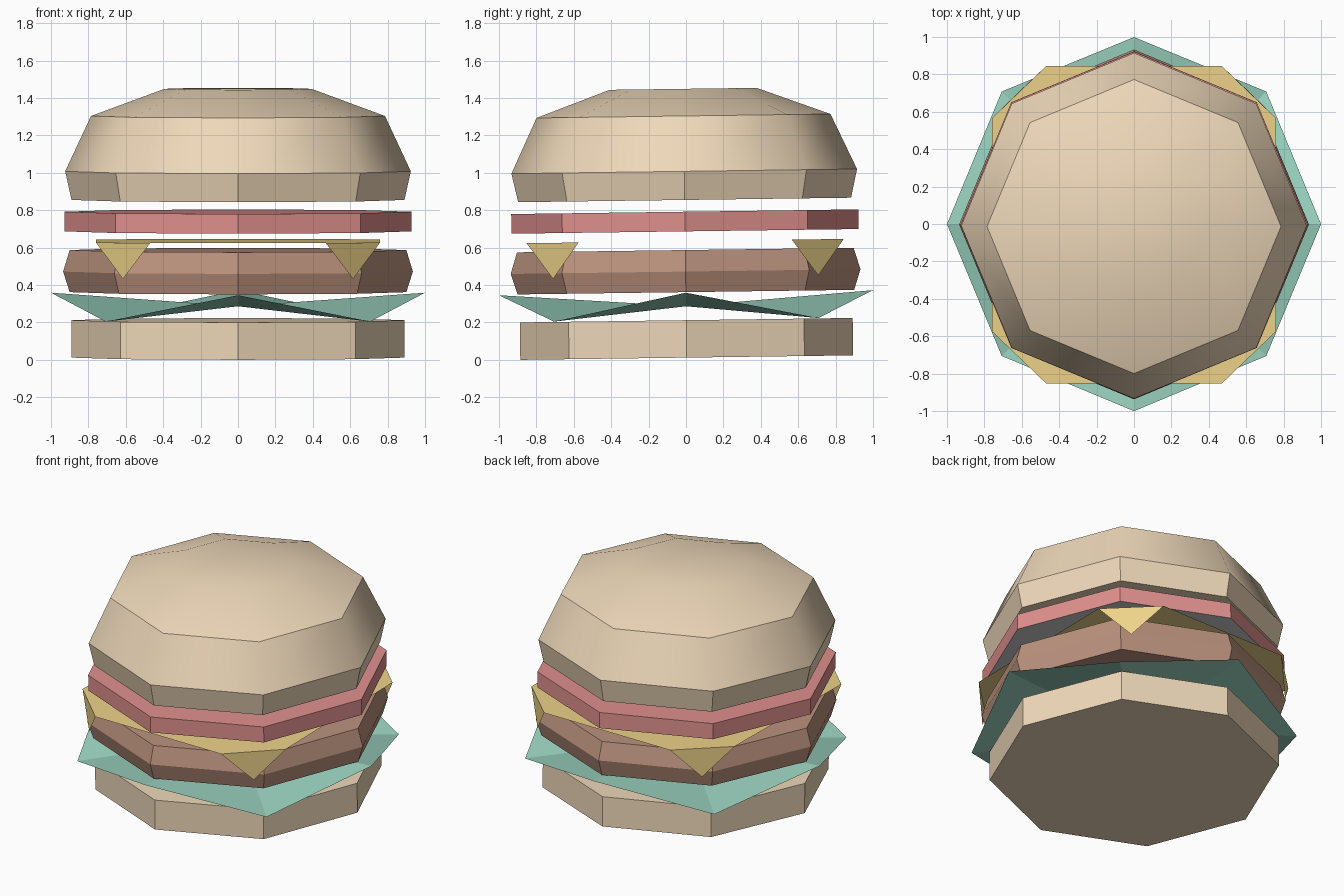
import bpy, bmesh, math

if "Cube" in bpy.data.objects:
    bpy.data.objects.remove(bpy.data.objects["Cube"])

TILT = 0.0135            # the whole stack leans very slightly about x
OFFSET = (0, 0.004, 0.0122)
SIDES = 8


def material(name, rgb):
    m = bpy.data.materials.new(name)
    m.diffuse_color = (*rgb, 1)
    m.use_nodes = True
    m.node_tree.nodes["Principled BSDF"].inputs["Base Color"].default_value = m.diffuse_color
    return m


BUN = material("bun", (0.86, 0.69, 0.49))
GREEN = material("lettuce", (0.32, 0.64, 0.52))
BROWN = material("patty", (0.50, 0.29, 0.21))
YELLOW = material("cheese", (0.85, 0.65, 0.25))
RED = material("tomato", (0.74, 0.28, 0.27))
GREY = material("underside", (0.6, 0.6, 0.6))


def finish(name, bm, *mats):
    me = bpy.data.meshes.new(name)
    bm.to_mesh(me)
    bm.free()
    for m in mats:
        me.materials.append(m)
    ob = bpy.data.objects.new(name, me)
    bpy.context.collection.objects.link(ob)
    ob.rotation_euler.x = TILT
    ob.location = OFFSET
    return ob


def octagon(bm, r, z):
    step = 2 * math.pi / SIDES
    return [bm.verts.new((r * math.cos(i * step), r * math.sin(i * step), z))
            for i in range(SIDES)]


def stack(name, profile, mats, smooth_from=None, under=0):
    """Closed octagonal solid from a (radius, height) profile, bottom to top."""
    bm = bmesh.new()
    rings = [octagon(bm, r, z) for r, z in profile]
    bm.faces.new(rings[0][::-1]).material_index = under
    for k, (a, b) in enumerate(zip(rings, rings[1:])):
        for i in range(SIDES):
            j = (i + 1) % SIDES
            f = bm.faces.new((a[i], a[j], b[j], b[i]))
            f.smooth = smooth_from is not None and k >= smooth_from
    top = bm.faces.new(rings[-1])
    if smooth_from is not None:
        top.smooth = True
        # keep the rings around the dome crisp
        for ring in rings[smooth_from:-1]:
            for i in range(SIDES):
                bm.edges.get((ring[i], ring[(i + 1) % SIDES])).smooth = False
    return finish(name, bm, *mats)


# Solid layers
stack("bottom_bun", [(0.89, 0), (0.89, 0.20)], [BUN])
stack("patty", [(0.90, 0.35), (0.935, 0.46), (0.90, 0.575)], [BROWN])
stack("tomato_slice", [(0.928, 0.675), (0.928, 0.78)], [RED, GREY], under=1)
stack("top_bun", [(0.89, 0.843), (0.924, 0.996), (0.786, 1.292), (0.393, 1.437)],
      [BUN], smooth_from=1)

# Lettuce: thin wavy leaf, rim alternates up and down around the centre
bm = bmesh.new()
rim = octagon(bm, 1.0, 0.347)
for v in rim[1::2]:
    v.co.z = 0.202
hub = bm.verts.new((0, 0, 0.2745))
for i in range(SIDES):
    bm.faces.new((hub, rim[i], rim[(i + 1) % SIDES]))
finish("lettuce", bm, GREEN)

# Cheese: thin sheet with its four corners folded down
bm = bmesh.new()
outline = []
for sx, sy in ((1, 1), (-1, 1), (-1, -1), (1, -1)):
    a = bm.verts.new((0.76 * sx, 0.57 * sy, 0.623))
    b = bm.verts.new((0.47 * sx, 0.848 * sy, 0.623))
    tip = bm.verts.new((0.615 * sx, 0.709 * sy, 0.43))
    pair = [a, b] if sx * sy > 0 else [b, a]
    outline += pair
    bm.faces.new((pair[1], pair[0], tip))
bm.faces.new(outline)
finish("cheese_slice", bm, YELLOW)
